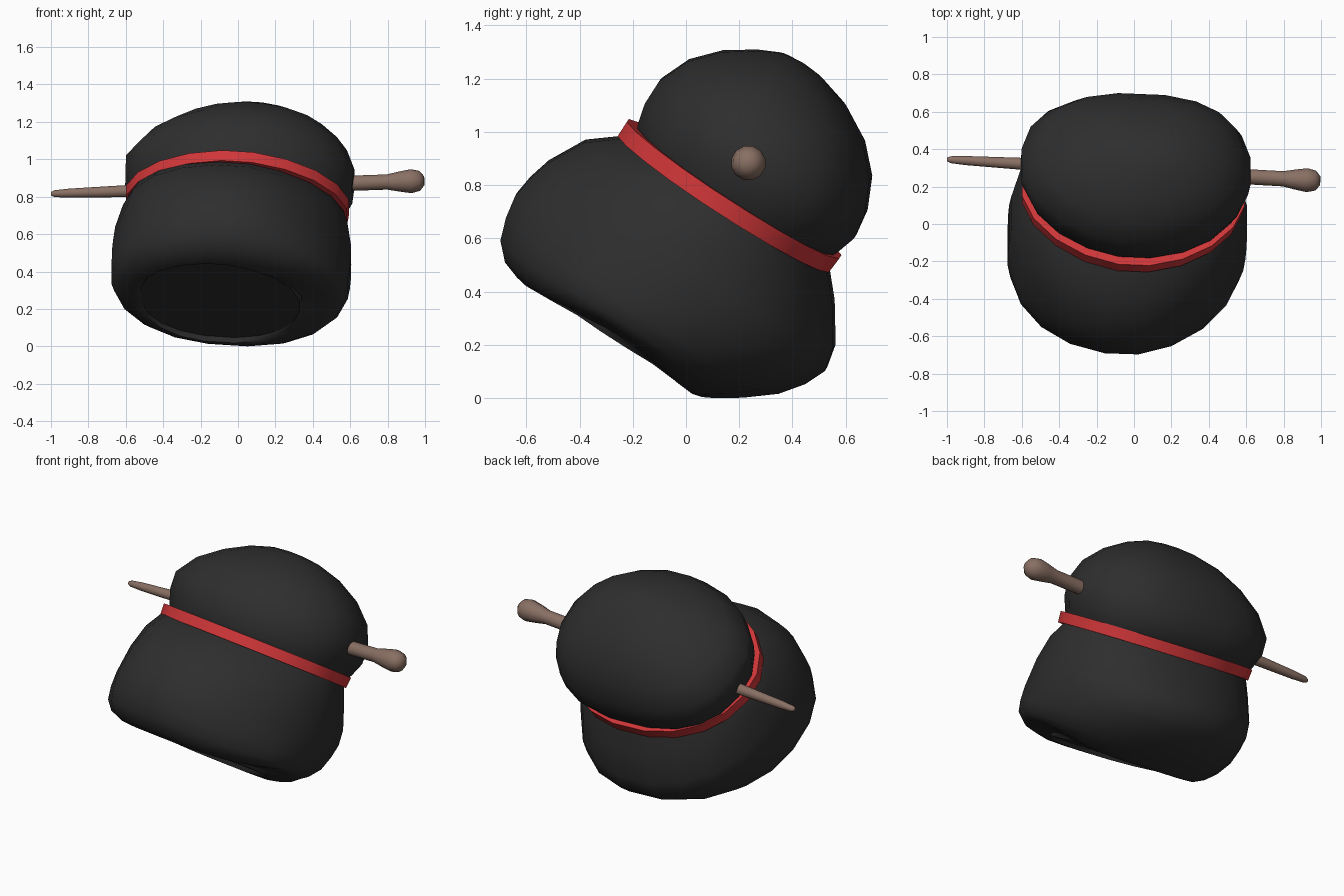
import bpy, bmesh, math
from mathutils import Vector

if "Cube" in bpy.data.objects:
    bpy.data.objects.remove(bpy.data.objects["Cube"])


def material(name, rgb):
    m = bpy.data.materials.new(name)
    m.diffuse_color = (*rgb, 1)
    m.use_nodes = True
    m.node_tree.nodes["Principled BSDF"].inputs["Base Color"].default_value = m.diffuse_color
    return m


BLACK = material("soft black", (0.027, 0.027, 0.027))
RED = material("red", (0.63, 0.037, 0.04))
BROWN = material("wood brown", (0.25, 0.16, 0.125))

# Tilted frame shared by the hair, bun and band
AXIS = Vector((0.075, 0.54, 0.84)).normalized()
DEPTH = Vector((0, 0.84, -0.54)).normalized()
SIDE = DEPTH.cross(AXIS).normalized()
TILTED = (Vector((-0.06, 0, 0.0)), AXIS, SIDE, DEPTH)


def loft(name, rings, mat, frame, sides=20, power=(2, 2, 2), angle=40, ends="closed"):
    """Skin rings (along, depth_min, depth_max, half_width, side_shift, arch).
    power holds the roundness of the front left, front right and back."""
    origin, axis, side, depth = frame
    bm = bmesh.new()
    loops = []
    for ring in rings:
        t, d0, d1, w, shift, arch = (*ring, 0, 0)[:6]
        loop = []
        for i in range(sides):
            a = 2 * math.pi * (i + 0.5) / sides
            c, s = math.cos(a), math.sin(a)
            p = power[2] if s > 0 else power[1] if c > 0 else power[0]
            x = shift + w * math.copysign(abs(c) ** (2 / p), c)
            d = (d0 + d1) / 2 + (d1 - d0) / 2 * math.copysign(abs(s) ** (2 / p), s)
            lift = arch * c ** 4 * (1 if c > 0 else 0.4)
            loop.append(bm.verts.new(origin + axis * (t + lift) + side * x + depth * d))
        loops.append(loop)
    pairs = list(zip(loops, loops[1:]))
    if ends == "joined":
        pairs.append((loops[-1], loops[0]))
    for lo, hi in pairs:
        for i in range(sides):
            j = (i + 1) % sides
            bm.faces.new((lo[i], lo[j], hi[j], hi[i]))
    if ends != "joined":
        first = bm.faces.new(loops[0][::-1])
        bm.faces.new(loops[-1])
    bmesh.ops.recalc_face_normals(bm, faces=bm.faces)
    if ends == "inner":  # underside is seen from its inner side
        first.normal_flip()
    me = bpy.data.meshes.new(name)
    bm.to_mesh(me)
    bm.free()
    me.materials.append(mat)
    ob = bpy.data.objects.new(name, me)
    bpy.context.collection.objects.link(ob)
    bpy.ops.object.select_all(action='DESELECT')
    ob.select_set(True)
    bpy.context.view_layer.objects.active = ob
    bpy.ops.object.shade_smooth_by_angle(angle=math.radians(angle))
    return ob


# Lower hair: flat underside, arched rim, full body, neck under the band
loft("lower_hair", [
    (0.06, -0.73, 0.02, 0.43, -0.04), (0.035, -0.74, 0.035, 0.44, -0.04, 0.05),
    (0.035, -0.78, 0.055, 0.52, -0.01, 0.07), (0.06, -0.85, 0.10, 0.58, 0, 0.06),
    (0.12, -0.91, 0.19, 0.62, 0, 0.03), (0.205, -0.94, 0.295, 0.64),
    (0.29, -0.955, 0.36, 0.645), (0.37, -0.945, 0.395, 0.645),
    (0.46, -0.92, 0.375, 0.64), (0.60, -0.845, 0.28, 0.61),
    (0.70, -0.72, 0.19, 0.58), (0.735, -0.68, 0.16, 0.55)],
    BLACK, TILTED, power=(2.1, 1.75, 2.2), angle=50, ends="inner")

# Top bun
loft("top_bun", [
    (0.72, -0.68, 0.16, 0.56), (0.77, -0.71, 0.19, 0.585),
    (0.85, -0.73, 0.215, 0.615), (0.95, -0.73, 0.20, 0.62),
    (1.07, -0.68, 0.145, 0.55, 0.02), (1.17, -0.59, 0.05, 0.43, 0.04),
    (1.245, -0.48, -0.08, 0.29, 0.05), (1.285, -0.40, -0.21, 0.15, 0.06),
    (1.295, -0.33, -0.28, 0.05, 0.06)],
    BLACK, TILTED, power=(1.85, 2.0, 2.5), angle=60)

# Red hair band
loft("hair_band", [
    (0.69, -0.69, 0.17, 0.55), (0.69, -0.75, 0.205, 0.60),
    (0.755, -0.75, 0.21, 0.605), (0.755, -0.68, 0.17, 0.55)],
    RED, TILTED, power=(1.85, 1.9, 2.2), ends="joined")

# Wooden hair stick with a knob on the right and a thin tip on the left
tip, knob = Vector((-1.0, 0.345, 0.808)), Vector((1.0, 0.23, 0.878))
axis = (knob - tip).normalized()
across = axis.cross(Vector((0, 0, 1))).normalized()
profile = [(0.0, 0.010), (0.02, 0.019), (0.10, 0.025), (0.40, 0.033),
           (1.60, 0.042), (1.80, 0.042), (1.87, 0.056), (1.93, 0.066),
           (1.975, 0.055), (2.0, 0.025)]
loft("hair_stick", [(t, -r, r, r) for t, r in profile], BROWN,
     (tip, axis, across, axis.cross(across)), sides=12, angle=60)

# Stand the model on the ground
low = min(v.co.z for ob in bpy.data.objects for v in ob.data.vertices)
for ob in bpy.data.objects:
    ob.location.z -= low
